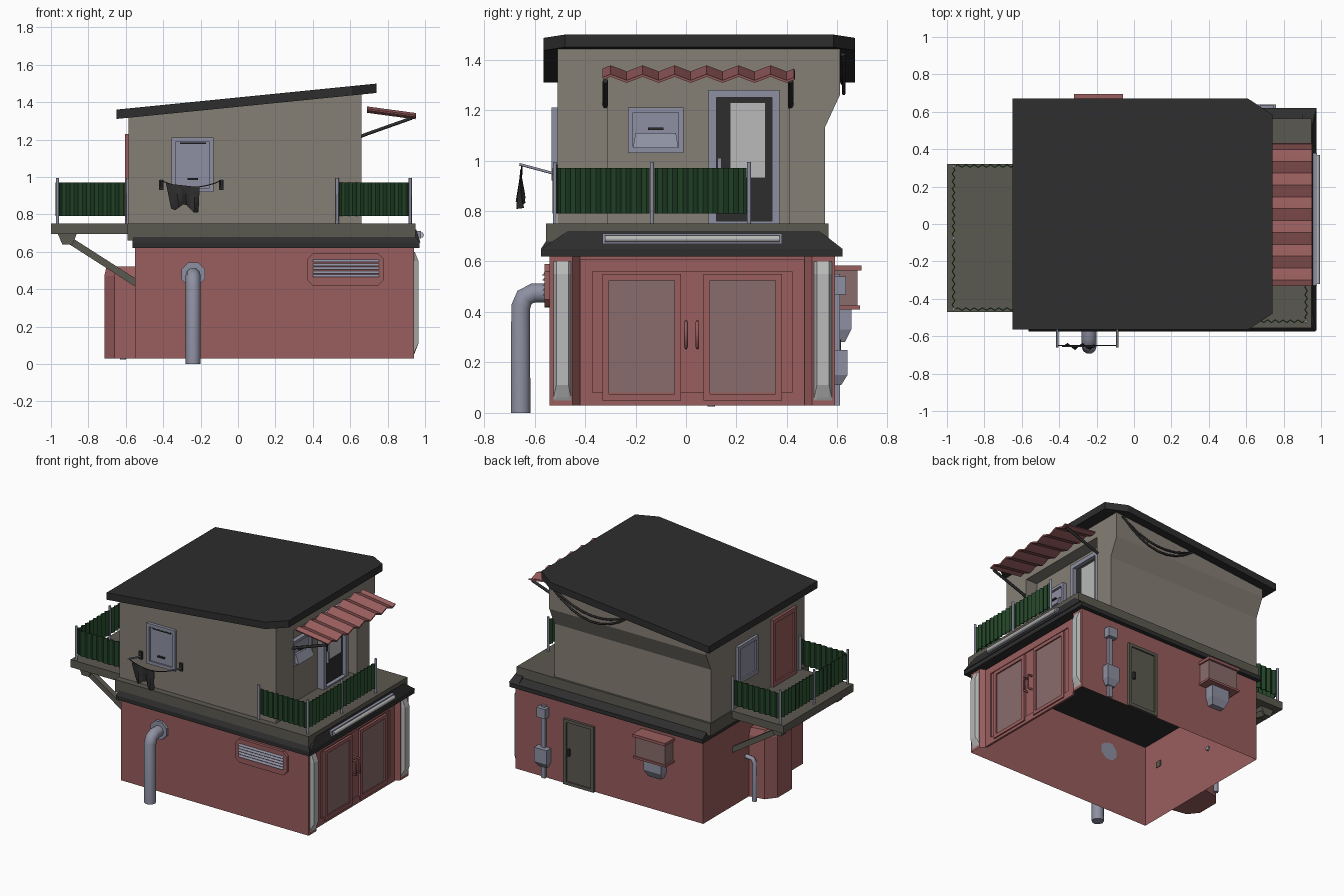
import bpy, bmesh, math
from mathutils import Vector

if "Cube" in bpy.data.objects:
    bpy.data.objects.remove(bpy.data.objects["Cube"])


def mat(name, r, g, b):
    m = bpy.data.materials.new(name)
    m.diffuse_color = (r, g, b, 1)
    m.use_nodes = True
    m.node_tree.nodes["Principled BSDF"].inputs["Base Color"].default_value = m.diffuse_color
    return m


RED = mat("red_plaster", .32, .11, .11)
PINK = mat("door_glass", .25, .15, .145)
BEIGE = mat("beige_wall", .235, .212, .178)
OLIVE = mat("concrete", .105, .10, .08)
BLACK = mat("roof_black", .027, .027, .027)
GREEN = mat("railing_green", .016, .055, .02)
STEEL = mat("blue_grey_metal", .27, .28, .36)
WHITE = mat("lamp_white", .48, .49, .48)


def finish(name, bm, m, solid=0):
    bmesh.ops.recalc_face_normals(bm, faces=bm.faces)
    me = bpy.data.meshes.new(name)
    bm.to_mesh(me)
    bm.free()
    ob = bpy.data.objects.new(name, me)
    bpy.context.collection.objects.link(ob)
    me.materials.append(m)
    if solid:
        md = ob.modifiers.new("thickness", 'SOLIDIFY')
        md.thickness, md.offset = solid, 0
    return ob


def loft(name, rings, m, caps=(True, True)):
    """Join closed rings of points; optionally cap both ends."""
    bm = bmesh.new()
    vs = [[bm.verts.new(p) for p in r] for r in rings]
    n = len(vs[0])
    for a, b in zip(vs, vs[1:]):
        for i in range(n):
            bm.faces.new((a[i], a[(i + 1) % n], b[(i + 1) % n], b[i]))
    if caps[0]:
        bm.faces.new(vs[0][::-1])
    if caps[1]:
        bm.faces.new(vs[-1])
    return finish(name, bm, m)


def rect(x0, x1, y0, y1, z):
    return [(x0, y0, z), (x1, y0, z), (x1, y1, z), (x0, y1, z)]


def box(name, x0, x1, y0, y1, z0, z1, m):
    return loft(name, [rect(x0, x1, y0, y1, z0), rect(x0, x1, y0, y1, z1)], m)


def wall_box(name, axis, w, d, u0, u1, z0, z1, m):
    """Box on a wall: w = wall coordinate, d = signed depth, u along the wall."""
    a, b = sorted((w, w + d))
    if axis == 'x':
        return box(name, a, b, u0, u1, z0, z1, m)
    return box(name, u0, u1, a, b, z0, z1, m)


def framed(name, axis, w, d, u0, u1, z0, z1, t, mf, mp):
    """Frame of four bars around a thinner panel."""
    wall_box(name + "_left", axis, w, d, u0, u0 + t, z0, z1, mf)
    wall_box(name + "_right", axis, w, d, u1 - t, u1, z0, z1, mf)
    wall_box(name + "_top", axis, w, d, u0 + t, u1 - t, z1 - t, z1, mf)
    wall_box(name + "_bottom", axis, w, d, u0 + t, u1 - t, z0, z0 + t, mf)
    wall_box(name + "_panel", axis, w, d * .45, u0 + t, u1 - t, z0 + t, z1 - t, mp)


def tube(name, pts, r, m, res=1):
    cu = bpy.data.curves.new(name, 'CURVE')
    cu.dimensions = '3D'
    cu.bevel_depth, cu.bevel_resolution, cu.use_fill_caps = r, res, True
    sp = cu.splines.new('POLY')
    sp.points.add(len(pts) - 1)
    for p, co in zip(sp.points, pts):
        p.co = (*co, 1)
    tmp = bpy.data.objects.new(name + "_path", cu)
    bpy.context.collection.objects.link(tmp)
    me = bpy.data.meshes.new_from_object(tmp.evaluated_get(bpy.context.evaluated_depsgraph_get()))
    bpy.data.objects.remove(tmp)
    ob = bpy.data.objects.new(name, me)
    bpy.context.collection.objects.link(ob)
    me.materials.clear()
    me.materials.append(m)
    return ob


def wave_sheet(name, p0, p1, drop, bulge, waves, m, solid=.006):
    """Corrugated sheet from p0 to p1, extended by drop, rippled along bulge."""
    p0, p1, drop, bulge = map(Vector, (p0, p1, drop, bulge))
    bm = bmesh.new()
    n, prev = waves * 4, None
    for i in range(n + 1):
        p = p0.lerp(p1, i / n) + bulge * math.sin(i * math.pi / 2)
        cur = (bm.verts.new(p), bm.verts.new(p + drop))
        if prev:
            bm.faces.new((prev[0], cur[0], cur[1], prev[1]))
        prev = cur
    return finish(name, bm, m, solid)


def sag(a, b, depth, n=8):
    a, b = Vector(a), Vector(b)
    return [a.lerp(b, i / n) - Vector((0, 0, depth * 4 * i / n * (1 - i / n))) for i in range(n + 1)]


def roof_z(x):
    return 1.31 + .1 * (x + .65)


# Ground floor shell, open below, with entrance recess
foot = [(-.55, -.54), (.94, -.54), (.94, -.45), (.90, -.42), (.90, .47), (.94, .50), (.94, .59), (-.55, .59)]
loft("ground_floor_walls", [[(x, y, z) for x, y in foot] for z in (.03, .63)], RED, (False, False))
bay = [(-.55, -.27), (-.66, -.25), (-.715, -.18), (-.715, -.02), (-.66, .05), (-.55, .07)]
loft("side_bay", [[(x, y, .03) for x, y in bay], [(x, y, .47) for x, y in bay],
                  [(-.55 + (x + .55) * .93, -.1 + (y + .1) * .9, .52) for x, y in bay]], RED)

# Canopy band, front hood and floor slab
loft("canopy_band", [rect(-.565, .97, -.575, .62, .62), rect(-.565, .97, -.575, .62, .65),
                     rect(-.56, .95, -.555, .565, .68)], BLACK)
loft("front_hood", [rect(.90, .975, -.57, .62, .65), rect(.90, .953, -.47, .53, .72)], BLACK)
box("upper_floor_slab", -.59, .95, -.555, .565, .66, .75, OLIVE)
box("hood_lamp_base", .95, .978, -.33, .38, .67, .71, STEEL)
tube("hood_lamp_tube", [(.98, -.32, .69), (.98, .37, .69)], .015, WHITE)

# Entrance double doors and side lamps
framed("entrance_frame", 'x', .90, .015, -.42, .47, .03, .61, .05, RED, RED)
for y, hy in ((-.33, 0), (.07, .045)):
    framed("entrance_leaf", 'x', .905, .018, y, y + .31, .05, .55, .025, RED, PINK)
    tube("entrance_handle", [(.91, hy, .26), (.94, hy, .26), (.94, hy, .36), (.91, hy, .36)], .007, RED)
for y in (-.49, .543):
    loft("corner_lamp", [[(.94, y - .035, z0), (.94, y + .035, z0), (xo, y + .024, z1), (xo, y - .024, z1)]
                         for z0, z1, xo in ((.05, .06, .945), (.06, .11, .965), (.55, .55, .965), (.60, .60, .945))], WHITE)

# Upper floor walls: profile run along x, tops following the roof
def upper(name, x0, x1, prof):
    return loft(name, [[(x, y, roof_z(x) + .015 if z > 1.4 else z) for y, z in prof] for x in (x0, x1)], BEIGE)


back = [(.55, .75), (.55, 1.13), (.61, 1.26), (.61, 1.5)]
upper("upper_walls", -.585, .57, [(-.51, .75)] + back + [(-.51, 1.5)])
upper("upper_wall_front_pier", .57, .66, [(-.51, .75), (-.31, .75), (-.31, 1.5), (-.51, 1.5)])
upper("upper_wall_back_pier", .57, .66, [(.41, .75)] + back + [(.41, 1.5)])
upper("upper_wall_lintel", .57, .66, [(-.31, 1.34), (.41, 1.34), (.41, 1.5), (-.31, 1.5)])

# Sloped roof with clipped corners
plan = [(-.65, -.565), (.61, -.565), (.74, -.48), (.74, .585), (.61, .67), (-.65, .67)]
loft("roof", [[(x, y, roof_z(x) + t) for x, y in plan] for t in (0, .05)], BLACK)

# Terrace door and window in the recess
framed("terrace_door_frame", 'x', .57, .05, .09, .37, .73, 1.28, .03, STEEL, BLACK)
wall_box("terrace_door_glass", 'x', .57, .03, .175, .315, .93, 1.23, WHITE)
box("terrace_door_handle", .59, .63, .125, .14, .93, 1.01, STEEL)
framed("terrace_window", 'x', .57, .03, -.23, -.01, 1.03, 1.21, .02, STEEL, STEEL)
loft("terrace_window_tray", [rect(.57, .63, -.21, -.03, 1.05), rect(.57, .60, -.2, -.04, 1.11)], STEEL)
wall_box("terrace_window_handle", 'x', .58, .02, -.15, -.09, 1.12, 1.13, BLACK)

# Corrugated awning with struts
wave_sheet("awning", (.69, -.33, 1.36), (.69, .43, 1.36), (.26, 0, -.035), (0, 0, .012), 6, RED, .01)
for y in (-.32, .415):
    tube("awning_strut", [(.64, y, 1.21), (.69, y, 1.23), (.93, y, 1.315)], .01, BLACK)

# Side balcony
box("balcony_slab", -1, -.55, -.47, .32, .695, .75, OLIVE)
for y in (-.40, .24):
    loft("balcony_strut", [[(x, y + s, z + t) for s, t in ((-.02, -.022), (.02, -.022), (.02, .022), (-.02, .022))]
                           for x, z in ((-.93, .68), (-.54, .43))], OLIVE)
    loft("strut_bracket", [rect(-.94, -.885, y - .03, y + .03, .64), rect(-.965, -.86, y - .03, y + .03, .70)], OLIVE)

# Railings: corner points joined by corrugated panels and posts
def railing(pts):
    for (xa, ya), (xb, yb) in zip(pts, pts[1:]):
        d = Vector((xb - xa, yb - ya, 0))
        side = Vector((-d.y, d.x, 0)).normalized() * .007
        gap = d.normalized() * .012
        wave_sheet("railing_panel", Vector((xa, ya, .79)) + gap, Vector((xb, yb, .79)) - gap,
                   (0, 0, .18), side, max(4, round(d.length / .045)), GREEN)
    for x, y in pts:
        tube("railing_post", [(x, y, .75), (x, y, .995)], .009, STEEL)


railing([(-.59, -.455), (-.965, -.455), (-.965, -.075), (-.965, .31), (-.59, .31)])
railing([(.53, -.52), (.92, -.52), (.92, -.135), (.92, .25)])

# Balcony door and window on the left wall
framed("balcony_door", 'x', -.585, -.018, -.40, -.13, .75, 1.23, .03, RED, RED)
framed("balcony_window", 'x', -.585, -.02, .04, .27, .92, 1.19, .025, STEEL, STEEL)

# Front window and laundry line
framed("front_window", 'y', -.51, -.022, -.355, -.13, .92, 1.21, .022, STEEL, STEEL)
wall_box("front_window_slot", 'y', -.51, -.018, -.31, -.17, 1.175, 1.185, BLACK)
wall_box("front_window_handle", 'y', -.51, -.022, -.27, -.215, .985, .995, BLACK)
for x in (-.41, -.09):
    tube("laundry_rod", [(x, -.51, .945), (x, -.66, .985)], .006, STEEL)
    box("laundry_rod_plate", x - .012, x + .012, -.525, -.51, .93, .985, BLACK)
tube("laundry_rope", sag((-.41, -.65, .98), (-.09, -.65, .98), .035), .003, BLACK)
bm = bmesh.new()
bmesh.ops.create_grid(bm, x_segments=7, y_segments=5, size=1)
for v in bm.verts:
    u, w = v.co.x, (1 - v.co.y) / 2
    v.co = (-.295 + u * .09 * (1 - .2 * w) + .01 * w, -.655 + .018 * w * math.sin(u * 6 + w),
            .955 - .12 * w - .01 * u + .02 * w * math.cos(u * 4))
finish("hanging_cloth", bm, BLACK, .004)

# Front drain pipe and louvre vent
tube("drain_pipe", [(-.24, -.655, 0), (-.24, -.655, .42), (-.24, -.64, .458), (-.24, -.605, .475), (-.24, -.54, .475)], .04, STEEL, 3)
loft("drain_flange", [[(-.24 + .068 * math.cos(a), y, .48 + .068 * math.sin(a))
                       for a in [math.pi / 8 + i * math.pi / 4 for i in range(8)]] for y in (-.54, -.56)], STEEL)
vent = [(.37, .45), (.40, .42), (.75, .42), (.78, .45), (.78, .56), (.75, .59), (.40, .59), (.37, .56)]
loft("vent_plate", [[(x, y, z) for x, z in vent] for y in (-.54, -.56)], RED)
for i in range(5):
    z = .465 + i * .02
    loft("vent_slat", [[(x, -.558, z), (x, -.57, z), (x, -.558, z + .015)] for x in (.40, .755)], STEEL)

# Back wall: service door, meter, extractor box, cables
framed("service_door", 'y', .59, .018, .31, .55, .03, .50, .022, OLIVE, OLIVE)
box("service_door_handle", .50, .515, .59, .615, .24, .29, BLACK)
box("meter_conduit", .695, .725, .59, .61, .03, .55, STEEL)
box("meter_small_box", .675, .745, .59, .635, .47, .54, STEEL)
loft("meter_box", [rect(.68, .74, .59, .615, .11), rect(.66, .76, .59, .64, .15), rect(.66, .76, .59, .64, .25)], STEEL)
box("extractor_box", -.31, -.07, .59, .68, .42, .57, PINK)
box("extractor_lid", -.32, -.06, .59, .695, .565, .585, RED)
box("extractor_base", -.32, -.06, .59, .69, .41, .425, RED)
loft("extractor_spout", [rect(-.24, -.14, .59, .63, .28), rect(-.26, -.12, .59, .655, .33), rect(-.26, -.12, .59, .655, .41)], STEEL)
tube("cable_upper", sag((.62, .62, 1.42), (.02, .62, 1.37), .09), .007, BLACK)
tube("cable_lower", sag((.62, .625, 1.42), (.02, .625, 1.37), .13), .007, BLACK)

# Side downpipe
tube("side_downpipe", [(-.615, .10, .025), (-.615, .10, .30), (-.60, .10, .325), (-.54, .10, .33)], .017, STEEL)
